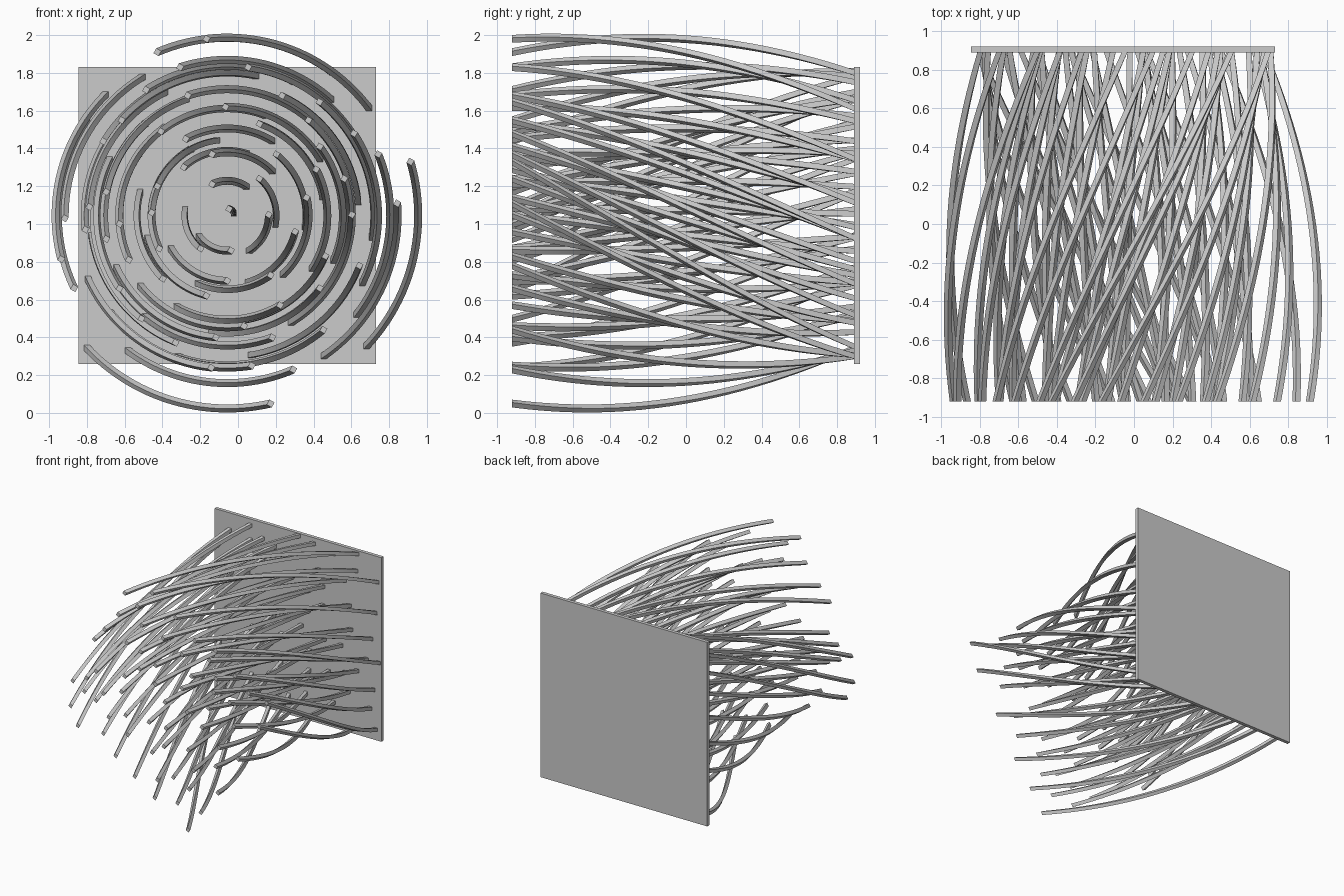
import bpy, bmesh, math

if "Cube" in bpy.data.objects:
    bpy.data.objects.remove(bpy.data.objects["Cube"])

CX, CZ = -0.057, 1.045           # twist axis (runs along y)
BACK, FRONT = 0.90, -0.92
TWIST = math.radians(60)
HALF = 0.015
STEPS = 24

# root of every rod on the plate, relative to the twist axis (x, z)
ROOTS = [
    (.732, -.697), (.506, -.747), (.681, -.53), (.712, -.363), (.334, -.569),
    (.479, -.439), (.561, -.242), (.765, -.122), (.447, -.285), (.652, -.12),
    (.292, -.316), (.106, -.354), (.695, .066), (.411, -.063), (.505, .095),
    (.254, -.05), (.114, -.188), (.735, .297), (.074, -.558), (.12, -.739),
    (-.158, -.357), (-.088, -.617), (-.269, -.744), (-.271, -.48), (-.531, -.711),
    (-.747, -.697), (-.623, -.51), (-.439, -.53), (-.462, -.37), (-.299, -.173),
    (-.423, -.117), (-.589, -.271), (-.222, .034), (-.15, -.11), (-.46, .127),
    (-.332, .224), (-.464, .333), (-.738, .509), (-.443, .737), (-.326, .655),
    (-.44, .612), (-.428, .492), (-.324, .471), (-.187, .354), (.157, .737),
    (.21, .526), (.445, .499), (.106, .327), (.241, .393), (.564, .753),
    (.755, .563), (.555, .609), (.361, .705), (.493, .296), (.241, .232),
    (.103, .152), (.035, .009), (-.74, -.33), (-.72, -.1), (-.7, .12),
    (-.62, .3), (.012, .765), (-.64, .645), (-.212, .617), (-.051, .398),
]


def finish(bm, name):
    bmesh.ops.recalc_face_normals(bm, faces=bm.faces)
    me = bpy.data.meshes.new(name)
    bm.to_mesh(me)
    bm.free()
    ob = bpy.data.objects.new(name, me)
    bpy.context.collection.objects.link(ob)
    return ob


# square back plate
bm = bmesh.new()
bmesh.ops.create_cube(bm, size=1)
for v in bm.verts:
    v.co = (CX + v.co.x * 1.575, 0.905 + v.co.y * 0.03, CZ + v.co.z * 1.57)
finish(bm, "back_plate")


# square rod swept around the twist axis from plate to free end
def rod(x, z, name):
    bm = bmesh.new()
    rings = []
    for k in range(STEPS + 1):
        t = k / STEPS
        c, s = math.cos(TWIST * t), math.sin(TWIST * t)
        ring = []
        for a, b in ((-1, -1), (1, -1), (1, 1), (-1, 1)):
            px, pz = x + a * HALF, z + b * HALF
            ring.append(bm.verts.new((CX + px * c - pz * s,
                                      BACK + (FRONT - BACK) * t,
                                      CZ + px * s + pz * c)))
        rings.append(ring)
    for r0, r1 in zip(rings, rings[1:]):
        for i in range(4):
            j = (i + 1) % 4
            bm.faces.new((r0[i], r0[j], r1[j], r1[i]))
    bm.faces.new(rings[0])
    bm.faces.new(rings[-1])
    return finish(bm, name)


rods = [rod(x, z, f"rod_{i + 1:02d}") for i, (x, z) in enumerate(ROOTS)]

# smooth along the length, crisp corners
for ob in rods:
    ob.select_set(True)
bpy.context.view_layer.objects.active = rods[0]
bpy.ops.object.shade_smooth_by_angle(angle=math.radians(30))
